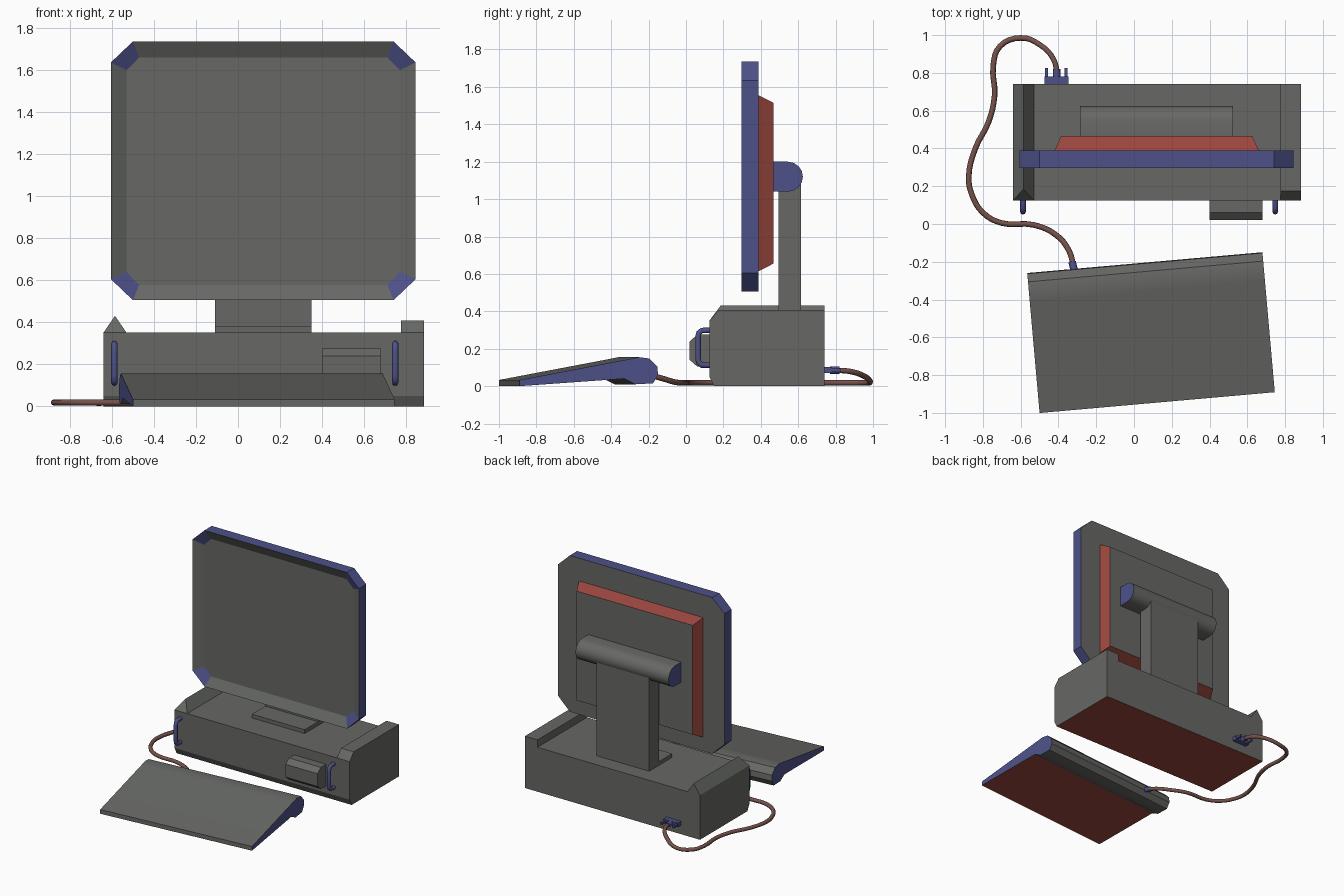
import bpy, bmesh, math
from mathutils import Matrix, Vector

cube = bpy.data.objects.get("Cube")
if cube:
    bpy.data.objects.remove(cube)


def material(name, rgb):
    m = bpy.data.materials.new(name)
    m.use_nodes = True
    m.diffuse_color = (*rgb, 1)
    m.node_tree.nodes["Principled BSDF"].inputs["Base Color"].default_value = (*rgb, 1)
    return m


GREY = material("warm grey", (0.135, 0.14, 0.13))
BLUE = material("slate blue", (0.075, 0.083, 0.25))
RED = material("brick red", (0.32, 0.06, 0.048))
BROWN = material("cable brown", (0.18, 0.085, 0.07))


def smooth(ob, angle=35):
    bpy.ops.object.select_all(action='DESELECT')
    ob.select_set(True)
    bpy.context.view_layer.objects.active = ob
    bpy.ops.object.shade_smooth_by_angle(angle=math.radians(angle))


def finish(bm, name, mats, rule=None):
    """Turn a bmesh into an object, colouring faces by a rule."""
    bmesh.ops.recalc_face_normals(bm, faces=bm.faces)
    bm.normal_update()
    if rule:
        for f in bm.faces:
            f.material_index = rule(f)
    me = bpy.data.meshes.new(name)
    bm.to_mesh(me)
    bm.free()
    for m in mats:
        me.materials.append(m)
    ob = bpy.data.objects.new(name, me)
    bpy.context.collection.objects.link(ob)
    return ob


def loft(name, rings, mats, rule=None):
    """Skin matching rings of points and cap both ends."""
    bm = bmesh.new()
    vs = [[bm.verts.new(p) for p in r] for r in rings]
    n = len(rings[0])
    for a, b in zip(vs, vs[1:]):
        for i in range(n):
            j = (i + 1) % n
            bm.faces.new((a[i], a[j], b[j], b[i]))
    bm.faces.new(vs[0])
    bm.faces.new(vs[-1])
    return finish(bm, name, mats, rule)


def extrude_x(name, yz, x0, x1, mats, rule=None):
    return loft(name, [[(x, y, z) for y, z in yz] for x in (x0, x1)], mats, rule)


def box(name, lo, hi, mat):
    yz = [(lo[1], lo[2]), (hi[1], lo[2]), (hi[1], hi[2]), (lo[1], hi[2])]
    return extrude_x(name, yz, lo[0], hi[0], [mat])


def tube(name, pts, radius, mat, kind='POLY'):
    cu = bpy.data.curves.new(name, 'CURVE')
    cu.dimensions = '3D'
    cu.bevel_depth = radius
    cu.bevel_resolution = 2
    cu.use_fill_caps = True
    cu.resolution_u = 4
    sp = cu.splines.new(kind)
    if kind == 'BEZIER':
        sp.bezier_points.add(len(pts) - 1)
        for bp, p in zip(sp.bezier_points, pts):
            bp.co = p
            bp.handle_left_type = bp.handle_right_type = 'AUTO'
    else:
        sp.points.add(len(pts) - 1)
        for q, p in zip(sp.points, pts):
            q.co = (*p, 1)
    cu.materials.append(mat)
    ob = bpy.data.objects.new(name, cu)
    bpy.context.collection.objects.link(ob)
    bpy.ops.object.select_all(action='DESELECT')
    ob.select_set(True)
    bpy.context.view_layer.objects.active = ob
    bpy.ops.object.convert(target='MESH')
    smooth(bpy.context.view_layer.objects.active, 50)


def octagon(x0, x1, z0, z1, y, cx, cz):
    return [(x0 + cx, y, z0), (x1 - cx, y, z0), (x1, y, z0 + cz), (x1, y, z1 - cz),
            (x1 - cx, y, z1), (x0 + cx, y, z1), (x0, y, z1 - cz), (x0, y, z0 + cz)]


# Base housing with red underside
extrude_x("base_housing", [(.15, 0), (.74, 0), (.74, .35), (.125, .35), (.125, .05)],
          -.64, .885, [GREY, RED], lambda f: int(f.normal.z < -.9))

# Raised left end and ridged right end of the housing
extrude_x("base_left_rail", [(.125, .35), (.74, .35), (.74, .408), (.175, .408)],
          .775, .885, [GREY])
loft("base_right_ridge",
     [[(-.64, y, .35), (-.53, y, .35), (-.585, yt, .43)] for y, yt in ((.125, .185), (.74, .74))],
     [GREY])

# Front knob block
extrude_x("front_knob", [(.13, .275), (.06, .275), (.02, .24), (.02, .14), (.06, .105), (.13, .105)],
          .4, .68, [GREY])

# Carrying handles
for side, x in (("right", -.588), ("left", .748)):
    tube(side + "_handle",
         [(x, .135, .112), (x, .085, .112), (x, .069, .125), (x, .065, .145),
          (x, .065, .265), (x, .069, .285), (x, .085, .298), (x, .135, .298)], .015, BLUE)

# Stand: foot and column in one profile, with a rounded hinge bar on top
extrude_x("stand_column", [(.33, .345), (.615, .345), (.615, 1.1), (.495, 1.1), (.495, .38), (.33, .38)],
          -.11, .35, [GREY])
arc = [(.545 + .08 * math.cos(t), 1.12 + .08 * math.sin(t))
       for t in (math.radians(-90 + 22.5 * i) for i in range(9))]
smooth(extrude_x("hinge_bar", [(.46, 1.04)] + arc + [(.46, 1.2)], -.285, .525,
                 [GREY, BLUE], lambda f: int(abs(f.normal.x) > .9)))


# Display: chamfered case with a recessed screen, blue rim and blue bezel corners
def display_rule(f):
    c, n = f.calc_center_median(), f.normal
    if abs(n.y) < .1:
        return 1
    corner = abs(c.x - .12) > .5 and abs(c.z - 1.12) > .4
    return int(corner and abs(n.y) < .98)


loft("display_case",
     [octagon(-.605, .845, .505, 1.735, .388, .105, .1),
      octagon(-.605, .845, .505, 1.735, .297, .105, .1),
      octagon(-.53, .77, .577, 1.66, .337, .06, .062)],
     [GREY, BLUE], display_rule)

# Tapered rear cover with red sides
rear = [[(x0, y, z0), (x1, y, z0), (x1, y, z1), (x0, y, z1)]
        for x0, x1, z0, z1, y in ((-.425, .665, .61, 1.56, .38), (-.385, .625, .655, 1.515, .467))]
loft("display_rear_cover", rear, [GREY, RED], lambda f: int(abs(f.normal.y) < .9))

# Keyboard wedge, turned slightly on the desk
keyboard = extrude_x(
    "keyboard", [(-.372, 0), (-.372, .033), (.22, .145), (.27, .155), (.325, .148), (.368, .105),
                 (.372, .06), (.345, .015), (.25, .01), (.19, .04)],
    -.625, .625, [GREY, BLUE, RED],
    lambda f: 1 if abs(f.normal.x) > .9 else 2 if f.normal.z < -.9 and f.calc_center_median().y < .1 else 0)
turn = Matrix.Translation((.09, -.575, 0)) @ Matrix.Rotation(math.radians(5.05), 4, 'Z')
keyboard.data.transform(turn)
smooth(keyboard, 30)

# Cable with its strain relief and rear plug
tube("cable_strain_relief", [(-.315, -.25, .07), (-.328, -.2, .062)], .02, BLUE)
path = [(-.32, -.22, .065), (-.345, -.14, .045), (-.41, -.06, .022), (-.53, -.005, .018),
        (-.7, .005, .018), (-.8, .06, .018), (-.86, .16, .018), (-.875, .25, .018),
        (-.84, .4, .018), (-.77, .54, .018), (-.738, .68, .018), (-.745, .84, .018),
        (-.71, .94, .018), (-.6, .985, .022), (-.5, .95, .055), (-.425, .87, .08), (-.405, .78, .085)]
tube("cable", path, .015, BROWN, 'BEZIER')
box("plug_body", (-.475, .735, .07), (-.348, .78, .102), BLUE)
tube("plug_collar", [(-.41, .77, .086), (-.41, .82, .086)], .02, BLUE)
for side, x in (("right", -.463), ("left", -.36)):
    box(side + "_plug_screw", (x - .008, .775, .076), (x + .008, .825, .094), BLUE)
